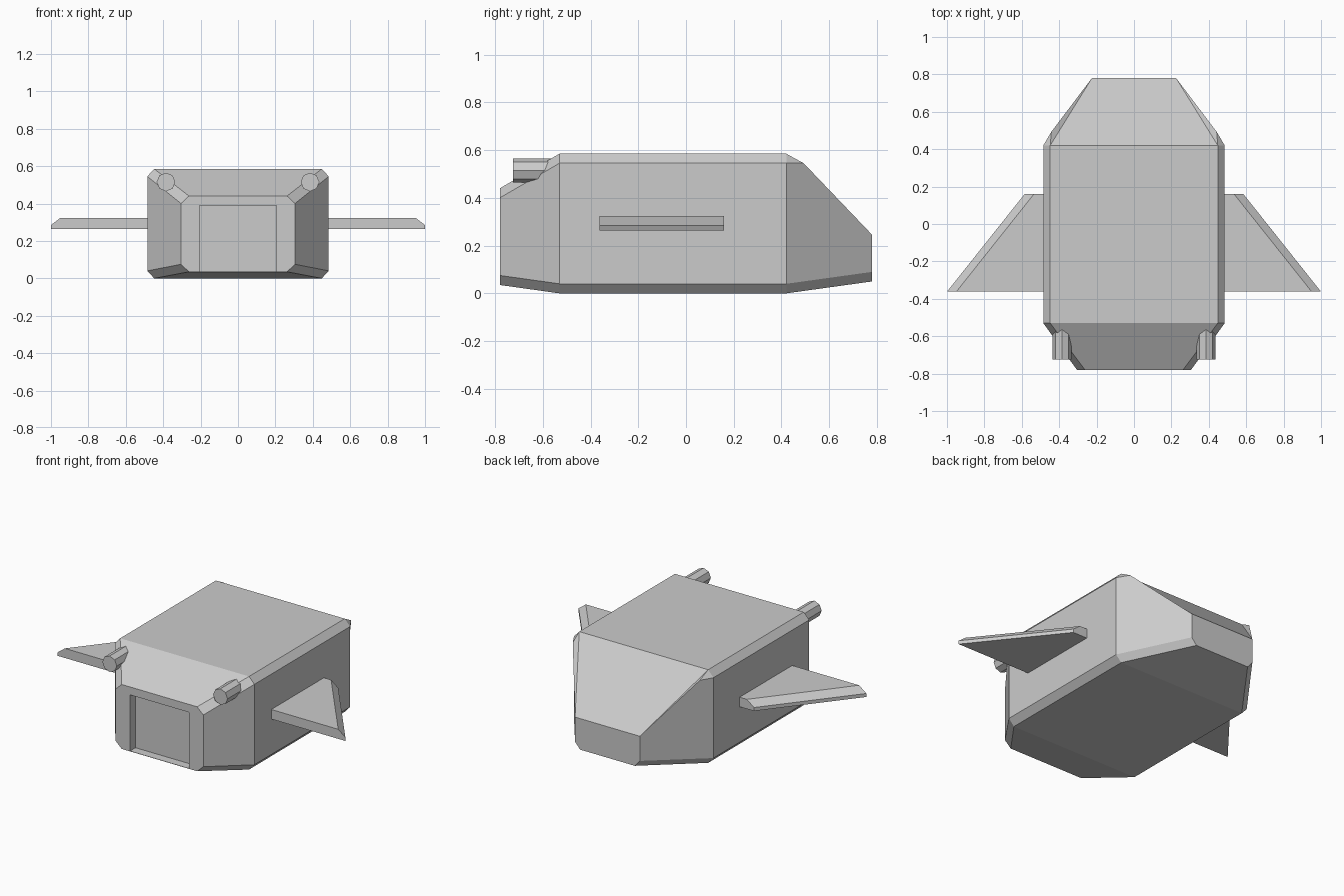
import bpy, bmesh, math

if "Cube" in bpy.data.objects:
    bpy.data.objects.remove(bpy.data.objects["Cube"])

def make(name, verts, faces):
    bm = bmesh.new()
    vs = [bm.verts.new(v) for v in verts]
    for f in faces:
        bm.faces.new([vs[i] for i in f])
    bmesh.ops.recalc_face_normals(bm, faces=bm.faces)
    me = bpy.data.meshes.new(name)
    bm.to_mesh(me)
    bm.free()
    ob = bpy.data.objects.new(name, me)
    bpy.context.collection.objects.link(ob)
    return ob

def ring(y, w, z0, z1, cx, cz):
    # rectangle with chamfered corners, counter-clockwise from bottom right
    half = [(w - cx, z0), (w, z0 + cz), (w, z1 - cz), (w - cx, z1)]
    return [(x, y, z) for x, z in half] + [(-x, y, z) for x, z in reversed(half)]

# Hull: rear end, two body sections, and a sloped nose
verts = ring(-0.78, 0.305, 0.035, 0.44, 0.043, 0.04)
verts += ring(-0.53, 0.485, 0, 0.585, 0.037, 0.04)
verts += ring(0.42, 0.485, 0, 0.585, 0.037, 0.04)
nose = [(0.19, 0.78, 0.05), (0.225, 0.78, 0.09), (0.225, 0.78, 0.245), (0.442, 0.493, 0.545)]
verts += nose + [(-x, y, z) for x, y, z in reversed(nose)]
faces = [list(range(8)), [24, 25, 26, 29, 30, 31]]
for r in (0, 8):
    faces += [[r + i, r + (i + 1) % 8, r + 8 + (i + 1) % 8, r + 8 + i] for i in range(8)]
faces += [[16, 23, 31, 24], [16, 17, 25, 24], [23, 22, 30, 31],   # belly and lower chamfers
          [17, 18, 27, 26, 25], [22, 21, 28, 29, 30],             # nose sides
          [18, 19, 27], [21, 20, 28],                             # chamfer ends
          [19, 20, 29, 26], [19, 26, 27], [20, 28, 29]]           # windscreen slope
hull = make("hull", verts, faces)

# Door recess in the front face
bpy.ops.mesh.primitive_cube_add(size=1, location=(0, -0.78, 0.2135))
cutter = bpy.context.object
cutter.name = "door_cutter"
cutter.scale = (0.41, 0.11, 0.353)
cutter.hide_render = True
cutter.display_type = 'WIRE'
cut = hull.modifiers.new("door_recess", 'BOOLEAN')
cut.object = cutter
cut.operation = 'DIFFERENCE'
cut.solver = 'EXACT'
bpy.context.view_layer.objects.active = hull
bpy.ops.object.modifier_apply(modifier=cut.name)
bpy.data.objects.remove(cutter)

for side, s in (("right", 1), ("left", -1)):
    # Swept wing with a bevelled leading edge
    wing = []
    for z, inset in ((0.263, 0), (0.285, 0), (0.323, 0.05)):
        wing += [(s * x, y, z) for x, y in
                 ((0.45, 0.16), (0.585 - inset, 0.16), (1 - inset, -0.362), (0.45, -0.362))]
    wf = [[0, 1, 2, 3], [8, 9, 10, 11]]
    for r in (0, 4):
        wf += [[r + i, r + (i + 1) % 4, r + 4 + (i + 1) % 4, r + 4 + i] for i in range(4)]
    make(side + "_wing", wing, wf)

    # Octagonal barrel on the upper front corner
    bpy.ops.mesh.primitive_cylinder_add(vertices=8, radius=0.05, depth=0.27,
                                        location=(s * 0.385, -0.59, 0.515),
                                        rotation=(math.pi / 2, 0, 0))
    bpy.context.object.name = side + "_barrel"
